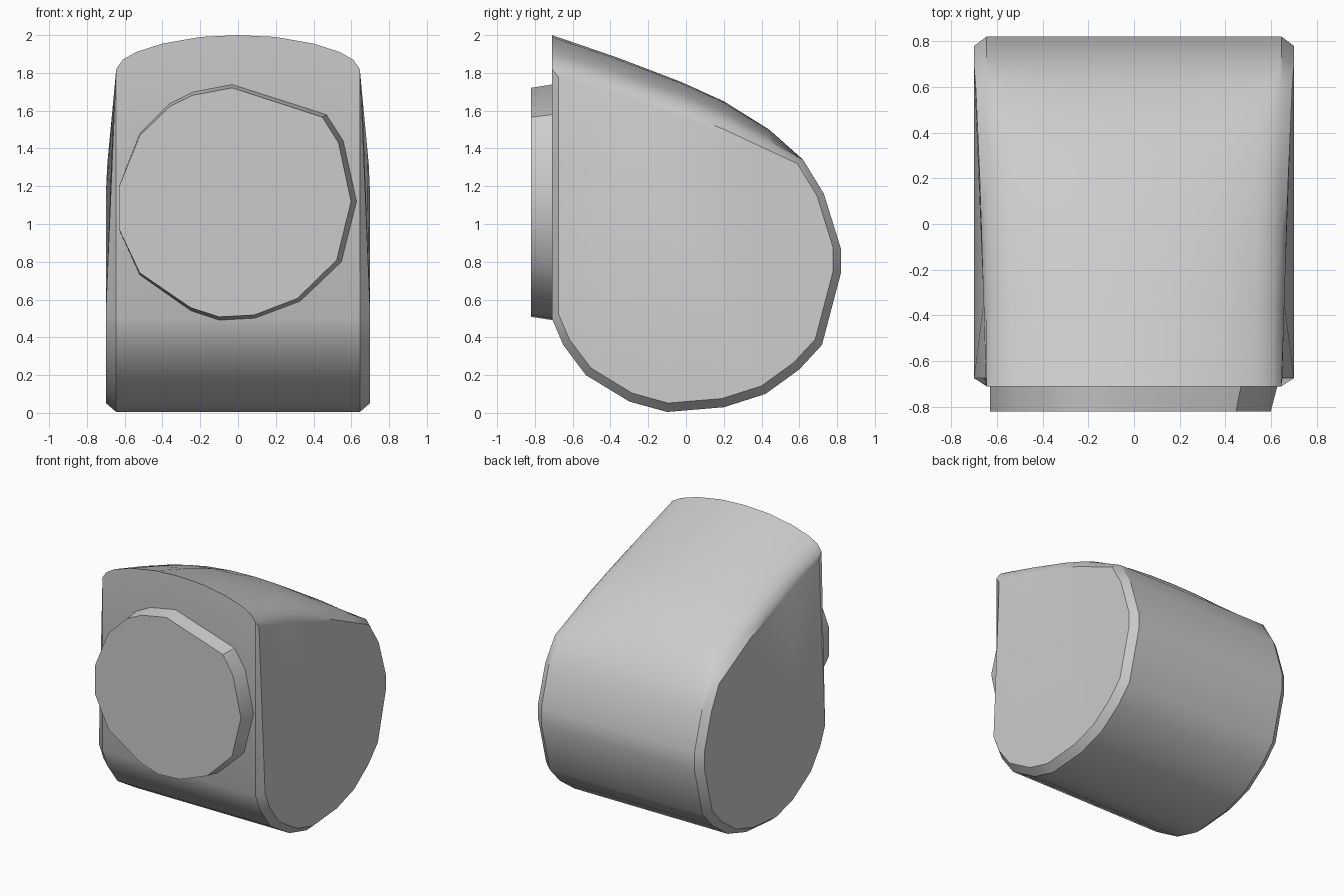
import bpy
import bmesh

cube = bpy.data.objects.get("Cube")
if cube:
    bpy.data.objects.remove(cube)

grey = bpy.data.materials.new("plain grey")
grey.use_nodes = True
COLOUR = (0.6, 0.6, 0.6, 1)
grey.diffuse_color = COLOUR
grey.node_tree.nodes["Principled BSDF"].inputs["Base Color"].default_value = COLOUR


def loft(name, rings):
    """Skin a row of equal-length rings and close both ends."""
    bm = bmesh.new()
    rows = [[bm.verts.new(p) for p in ring] for ring in rings]
    n = len(rows[0])
    for a, b in zip(rows, rows[1:]):
        for i in range(n):
            j = (i + 1) % n
            bm.faces.new((a[i], a[j], b[j], b[i]))
    bm.faces.new(rows[0])
    bm.faces.new(rows[-1])
    bmesh.ops.recalc_face_normals(bm, faces=bm.faces)
    mesh = bpy.data.meshes.new(name)
    bm.to_mesh(mesh)
    bm.free()
    mesh.materials.append(grey)
    obj = bpy.data.objects.new(name, mesh)
    bpy.context.collection.objects.link(obj)
    bpy.ops.object.select_all(action="DESELECT")
    obj.select_set(True)
    bpy.context.view_layer.objects.active = obj
    bpy.ops.object.shade_smooth_by_angle(angle=0.6)
    return obj


# Body: side profile (y, z) carried across the width
PROFILE = [(-.71, 2), (-.36, 1.88), (-.02, 1.75), (.2, 1.65), (.44, 1.5), (.62, 1.34),
           (.73, 1.16), (.82, .87), (.82, .74), (.72, .36), (.6, .23), (.42, .1),
           (.2, .03), (-.1, .005), (-.3, .06), (-.53, .2), (-.65, .36), (-.71, .5)]


def section(x, drop, inset=0):
    """Profile at x, its front crown lowered by drop and its rim drawn in."""
    ring = []
    for y, z in PROFILE:
        crown = min(1, max(0, (z - 1.34) / .66)) ** .6
        z -= drop * crown
        bulge = max(0, z - 1.25) * .09 if inset else 0
        px = x - bulge if x > 0 else x + bulge
        ring.append((px, y * (1 - inset), .95 + (z - .95) * (1 - inset)))
    return ring


half = [(.2, .01), (.4, .045), (.54, .09), (.61, .13), (.645, .18)]
widths = [(-x, d) for x, d in reversed(half)] + [(0, 0)] + half
rings = [section(x, d) for x, d in widths]
rings = [section(-.70, .18, .05)] + rings + [section(.70, .18, .05)]
loft("body", rings)

# Raised front pad: uneven rounded outline (x, z)
OUTLINE = [(-.36, 1.64), (-.24, 1.7), (-.03, 1.74), (.47, 1.58), (.56, 1.44), (.63, 1.12),
           (.55, .8), (.33, .59), (.09, .5), (-.1, .49), (-.25, .54), (-.52, .73),
           (-.63, .97), (-.63, 1.2), (-.52, 1.48)]
back = [(x, -.7, z) for x, z in OUTLINE]
front = [(x * (.95 if x > 0 else 1), -.82, 1.1 + (z - 1.1) * .97) for x, z in OUTLINE]
loft("front_pad", [back, front])
